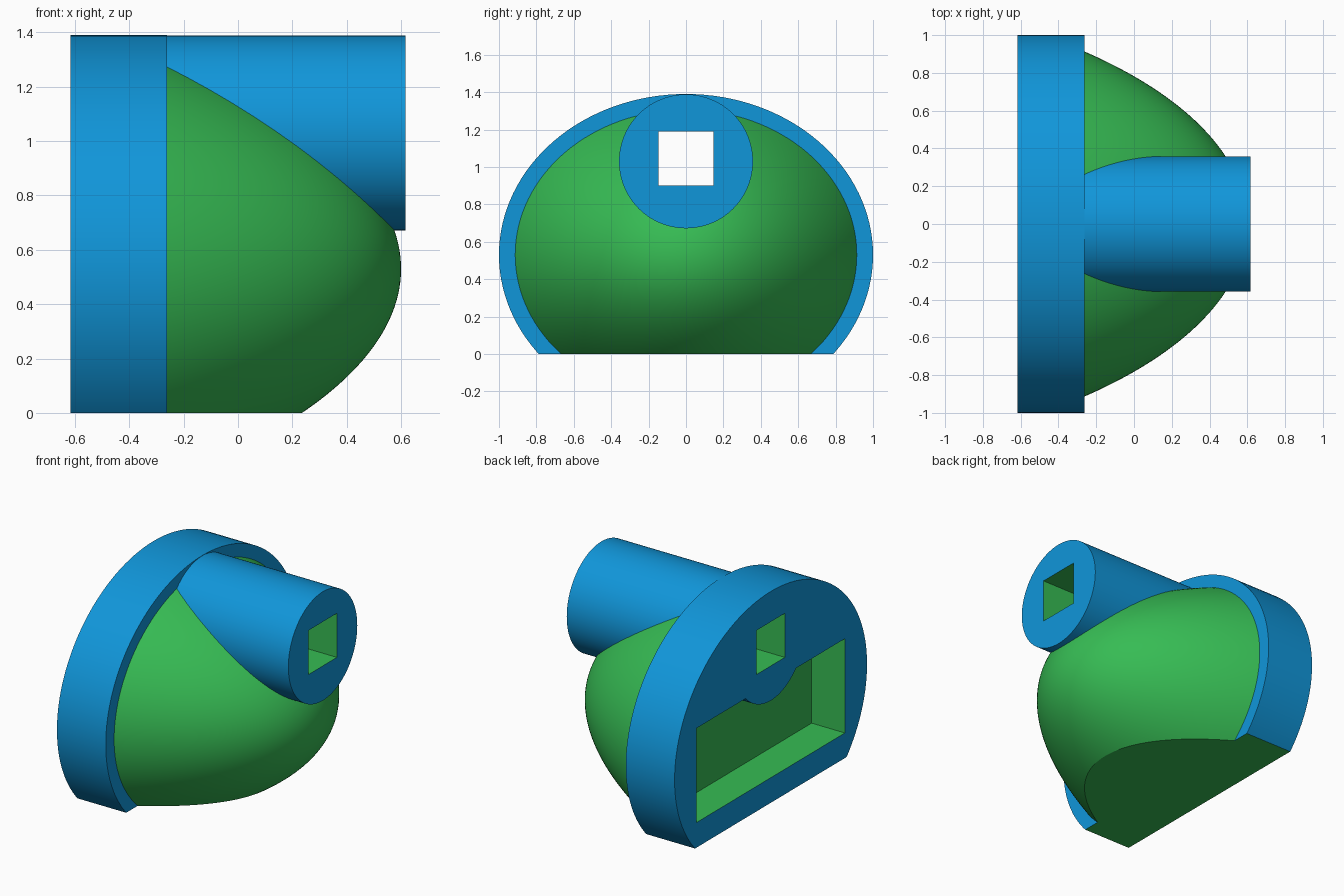
import bpy, bmesh, math
from mathutils import Matrix

if "Cube" in bpy.data.objects:
    bpy.data.objects.remove(bpy.data.objects["Cube"])

X0, X1, X2 = -0.617, -0.262, 0.617     # back, flange front, tube end
CZ, RZ = 0.53, 0.86                    # flange ellipse centre height and half height
TZ, TR = 1.03, 0.358                   # tube axis height and radius


def material(name, rgb):
    m = bpy.data.materials.new(name)
    m.diffuse_color = (*rgb, 1)
    m.use_nodes = True
    m.node_tree.nodes["Principled BSDF"].inputs["Base Color"].default_value = m.diffuse_color
    return m


BLUE = material("blue", (0.0052, 0.305, 0.70))
GREEN = material("green", (0.037, 0.50, 0.088))


def add(name, bm):
    bmesh.ops.recalc_face_normals(bm, faces=bm.faces)
    me = bpy.data.meshes.new(name)
    bm.to_mesh(me)
    bm.free()
    ob = bpy.data.objects.new(name, me)
    bpy.context.collection.objects.link(ob)
    return ob


def revolve_x(name, stations, zc, ratio=1.0, n=128):
    """Rings (x, radius) around the x axis, squashed in z, cut flat at z = 0."""
    bm = bmesh.new()
    rings = []
    for x, r in stations:
        rings.append([bm.verts.new((x, r * math.cos(2 * math.pi * i / n),
                                    zc + ratio * r * math.sin(2 * math.pi * i / n)))
                      for i in range(n)])
    for a, b in zip(rings, rings[1:]):
        for i in range(n):
            j = (i + 1) % n
            bm.faces.new((a[i], a[j], b[j], b[i]))
    bm.faces.new(rings[0])
    bm.faces.new(rings[-1])
    geom = bm.verts[:] + bm.edges[:] + bm.faces[:]
    cut = bmesh.ops.bisect_plane(bm, geom=geom, plane_co=(0, 0, 0),
                                 plane_no=(0, 0, 1), clear_inner=True)
    edges = [e for e in cut["geom_cut"] if isinstance(e, bmesh.types.BMEdge)]
    if edges:
        bmesh.ops.holes_fill(bm, edges=edges, sides=0)
    return add(name, bm)


def box(name, x, y, z):
    bm = bmesh.new()
    mid = [(a + b) / 2 for a, b in (x, y, z)]
    size = [b - a for a, b in (x, y, z)]
    bmesh.ops.create_cube(bm, size=1, matrix=Matrix.Translation(mid) @ Matrix.Diagonal((*size, 1)))
    return add(name, bm)


def subtract(ob, cutter):
    mod = ob.modifiers.new("cut", "BOOLEAN")
    mod.operation, mod.solver, mod.object = "DIFFERENCE", "EXACT", cutter
    bpy.context.view_layer.objects.active = ob
    bpy.ops.object.modifier_apply(modifier=mod.name)


def finish(ob, mats, rule=None):
    ob.data.materials.clear()
    for m in mats:
        ob.data.materials.append(m)
    for p in ob.data.polygons:
        p.material_index = 1 if rule and rule(p.center) else 0
    bpy.ops.object.select_all(action="DESELECT")
    ob.select_set(True)
    bpy.context.view_layer.objects.active = ob
    bpy.ops.object.shade_smooth_by_angle(angle=math.radians(30))


# main parts
flange = revolve_x("flange", [(X0, 1.0), (X1, 1.0)], CZ, RZ)
tube = revolve_x("tube", [(X1 - 0.005, TR), (X2, TR)], TZ)

xs = [X1 - 0.01 + (0.6 - X1 + 0.01) * math.sin(math.pi / 2 * i / 40) for i in range(41)]
profile = [(x, math.sqrt(max(0.612 - 0.9 * x - 0.2 * x * x, 1e-6))) for x in xs]
dome = revolve_x("dome", profile, CZ, 0.85)

# cutters: square bore, tube core, and rear recess that leaves the tube standing
bore = box("bore_cutter", (-1, 1), (-0.147, 0.147), (0.9, 1.19))
core = revolve_x("core_cutter", [(-1, TR - 0.01), (1, TR - 0.01)], TZ)
recess = box("recess_cutter", (-1, -0.375), (-0.77, 0.77), (0.165, 0.785))
tube_keep = revolve_x("tube_keep_cutter", [(-1.2, TR), (1, TR)], TZ)
subtract(recess, tube_keep)
subtract(flange, recess)
subtract(flange, bore)
subtract(tube, bore)
subtract(dome, core)
for c in (bore, core, recess, tube_keep):
    bpy.data.objects.remove(c)


def axis_dist(c):
    return math.hypot(c.y, c.z - TZ)


def flange_green(c):
    if c.z < 0.001:                                     # flat underside
        return True
    inside = math.hypot(c.y, (c.z - CZ) / RZ) < 0.96 and X0 + 0.01 < c.x < X1 - 0.01
    return inside and abs(axis_dist(c) - TR) > 0.01     # recess and bore walls


def tube_green(c):
    return axis_dist(c) < 0.2 and X1 + 0.01 < c.x < X2 - 0.01


finish(flange, (BLUE, GREEN), flange_green)
finish(tube, (BLUE, GREEN), tube_green)
finish(dome, (GREEN,))
